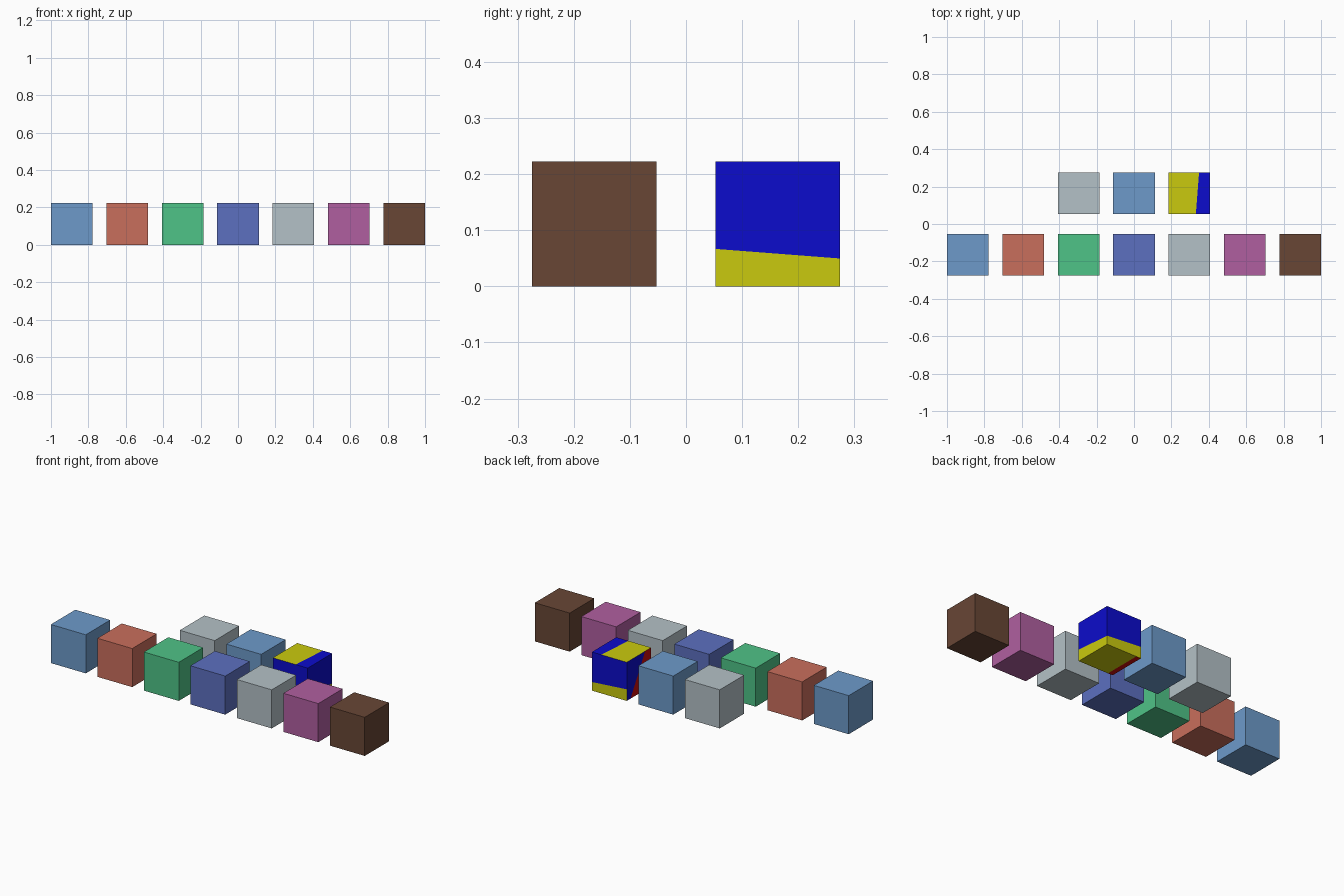
import bpy, bmesh
from mathutils import Vector

if "Cube" in bpy.data.objects:
    bpy.data.objects.remove(bpy.data.objects["Cube"])

SIZE, STEP, ROW_Y = 0.2222, 0.2963, 0.1636
H = SIZE / 2


def lin(c):
    c /= 255
    return c / 12.92 if c <= 0.04045 else ((c + 0.055) / 1.055) ** 2.4


def material(name, rgb):
    m = bpy.data.materials.new(name)
    m.diffuse_color = (*[lin(c) for c in rgb], 1)
    m.use_nodes = True
    m.node_tree.nodes["Principled BSDF"].inputs["Base Color"].default_value = m.diffuse_color
    return m


MATS = {n: material(n, c) for n, c in {
    "sky_blue": (109, 154, 202), "coral": (201, 110, 92), "green": (79, 195, 135),
    "indigo": (92, 112, 192), "grey": (180, 193, 199), "magenta": (176, 95, 160),
    "brown": (104, 70, 53), "deep_blue": (12, 12, 204), "yellow": (202, 202, 14),
    "red": (202, 12, 12)}.items()}


def add_cube(name, x, y, mats, paint=None):
    bm = bmesh.new()
    bmesh.ops.create_cube(bm, size=SIZE)
    if paint:
        paint(bm)
    mesh = bpy.data.meshes.new(name)
    bm.to_mesh(mesh)
    bm.free()
    for m in mats:
        mesh.materials.append(MATS[m])
    ob = bpy.data.objects.new(name, mesh)
    ob.location = (x, y, H)
    bpy.context.collection.objects.link(ob)


def facing(bm, d):
    bm.normal_update()
    return [f for f in bm.faces if f.normal.dot(Vector(d)) > 0.9]


def cut(bm, d, co, no, index):
    """Split the side facing d along a line; colour the part on the no side."""
    faces = facing(bm, d)
    geom = faces + list({e for f in faces for e in f.edges}) + list({v for f in faces for v in f.verts})
    bmesh.ops.bisect_plane(bm, geom=geom, plane_co=co, plane_no=no, dist=1e-6)
    for f in facing(bm, d):
        if (f.calc_center_median() - Vector(co)).dot(Vector(no)) > 0:
            f.material_index = index


# slots: 0 deep blue, 1 yellow, 2 red
def paint_tricolour(bm):
    cut(bm, (0, 0, 1), (0.043, 0, H), (-1, 0.077, 0), 1)          # top
    cut(bm, (1, 0, 0), (H, 0, -0.053), (0, -0.077, -1), 1)        # right
    cut(bm, (0, 1, 0), (0, H, -0.053), (-0.077, 0, -1), 1)        # back
    cut(bm, (-1, 0, 0), (-H, 0.01, 0), (0, -1, -0.6), 2)          # left
    cut(bm, (0, 0, -1), (-H + 0.03, 0, -H), (1, 0, 0), 1)         # underside
    for f in facing(bm, (0, 0, -1)):
        if f.calc_center_median().x < -H + 0.03:
            f.material_index = 2
    cut(bm, (0, 0, -1), (0, -0.01, -H), (0, 0, 1), 1)


# front row of seven
for i, col in enumerate(["sky_blue", "coral", "green", "indigo", "grey", "magenta", "brown"]):
    add_cube(f"front_cube_{col}", (i - 3) * STEP, -ROW_Y, [col])

# back row of three
add_cube("back_cube_grey", -STEP, ROW_Y, ["grey"])
add_cube("back_cube_sky_blue", 0, ROW_Y, ["sky_blue"])
add_cube("back_cube_tricolour", STEP, ROW_Y, ["deep_blue", "yellow", "red"], paint_tricolour)
